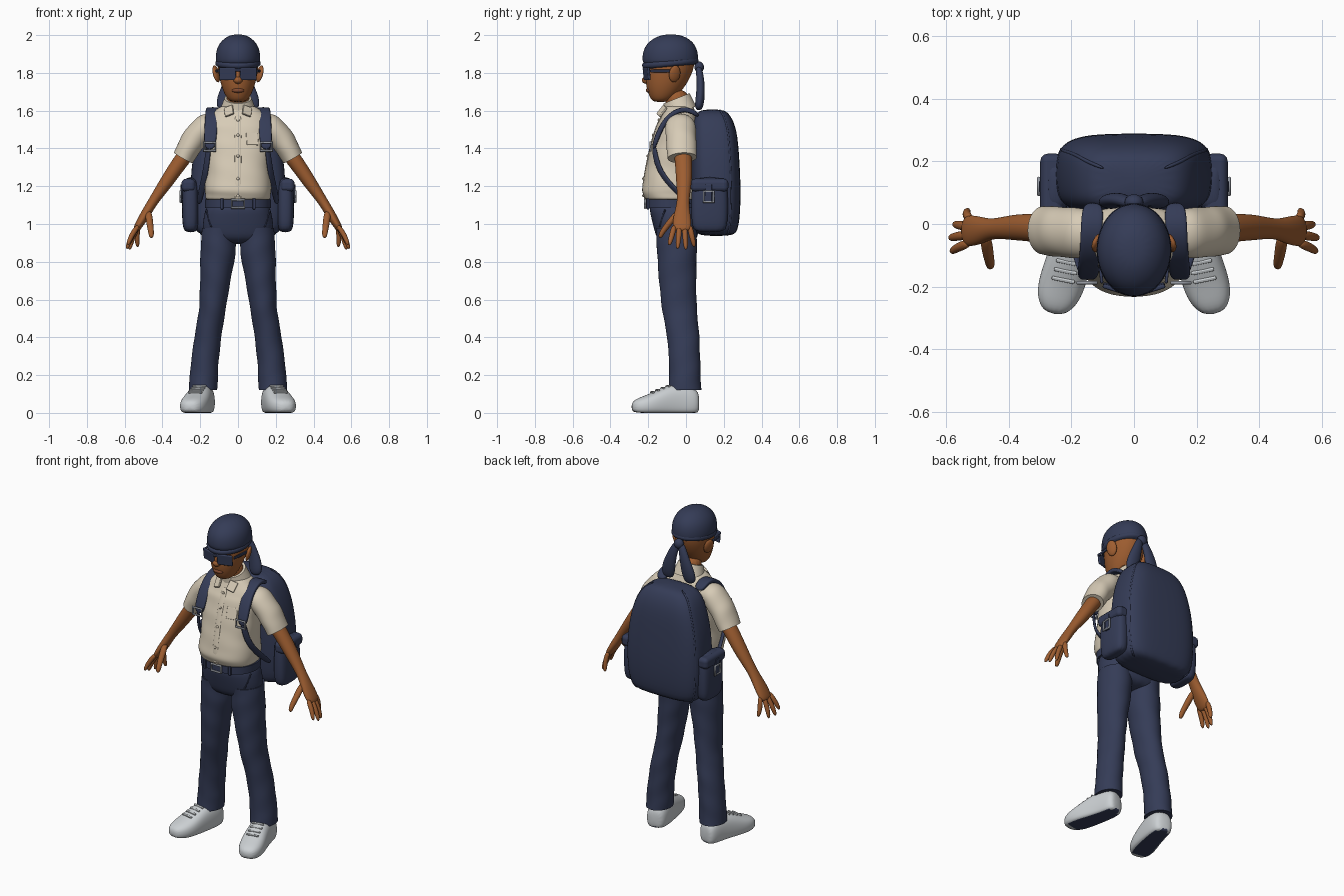
import bpy, bmesh, math
from mathutils import Vector, Matrix, Euler

cube = bpy.data.objects.get("Cube")
if cube:
    bpy.data.objects.remove(cube, do_unlink=True)

X, Y, Z = Vector((1, 0, 0)), Vector((0, 1, 0)), Vector((0, 0, 1))


def material(name, *rgb):
    mat = bpy.data.materials.new(name)
    mat.use_nodes = True
    colour = (*rgb, 1)
    mat.diffuse_color = colour
    shader = next(n for n in mat.node_tree.nodes if n.type == "BSDF_PRINCIPLED")
    shader.inputs["Base Color"].default_value = colour
    shader.inputs["Roughness"].default_value = .8
    return mat


navy = material("navy cloth", .035, .045, .095)
skin = material("brown skin", .34, .11, .03)
lip = material("lip brown", .22, .07, .03)
cream = material("cream shirt", .68, .6, .47)
white = material("shoe white", .6, .63, .65)
metal = material("buckle grey", .3, .32, .36)


def finish(name, bm, mats, mirror, levels=0, bevel=0):
    """Turn a bmesh into a smooth object with its modifiers."""
    bmesh.ops.recalc_face_normals(bm, faces=bm.faces)
    mesh = bpy.data.meshes.new(name)
    for face in bm.faces:
        face.smooth = True
    bm.to_mesh(mesh)
    bm.free()
    for mat in mats:
        mesh.materials.append(mat)
    obj = bpy.data.objects.new(name, mesh)
    bpy.context.collection.objects.link(obj)
    if bevel:
        mod = obj.modifiers.new("Bevel", "BEVEL")
        mod.width, mod.segments, mod.harden_normals = bevel, 3, True
    if levels:
        mod = obj.modifiers.new("Subdivision", "SUBSURF")
        mod.levels = mod.render_levels = levels
    if mirror:
        obj.modifiers.new("Mirror", "MIRROR")
    return obj


def tube(name, rows, mat, ref=X, axis=None, power=2, sides=16, mirror=False,
         levels=2, closed=False, flat=False, folds=0, under=None):
    """Skin superellipse rings; each row is x, y, z, half width along ref, half depth."""
    if folds:
        steps = [(a, b, k / 3) for a, b in zip(rows, rows[1:]) for k in range(3)]
        rows = [[p + (q - p) * f for p, q in zip(a, b)] for a, b, f in steps] + [rows[-1]]
    bm = bmesh.new()
    crease = bm.edges.layers.float.new("crease_edge")
    count, rings = len(rows), []
    for i, (x, y, z, a, b) in enumerate(rows):
        after = rows[(i + 1) % count] if closed else rows[min(i + 1, count - 1)]
        before = rows[i - 1] if closed else rows[max(i - 1, 0)]
        t = Vector(axis or Vector(after[:3]) - Vector(before[:3])).normalized()
        u = (ref - t * ref.dot(t)).normalized()
        v = t.cross(u)
        ring = []
        for s in range(sides):
            angle = math.tau * s / sides
            c, d = (math.copysign(abs(w) ** (2 / power), w)
                    for w in (math.cos(angle), math.sin(angle)))
            swell = (1.025 if levels else 1) * (1 + folds * math.sin(i * 2 + angle * 2))
            p = Vector((x, y, z)) + (u * a * c + v * b * d) * swell
            p.z = max(p.z, 0)
            ring.append(bm.verts.new(p))
        rings.append(ring)
    for i in range(count if closed else count - 1):
        low, high = rings[i], rings[(i + 1) % count]
        for s in range(sides):
            n = (s + 1) % sides
            bm.faces.new((low[s], low[n], high[n], high[s]))
    if not closed:
        for ring in (rings[0], rings[-1]):
            cap = bm.faces.new(ring)
            for edge in cap.edges if flat else ():
                edge[crease], edge.smooth = 1, False
    if under:
        for face in bm.faces:
            face.material_index = int(all(v.co.z < .005 for v in face.verts))
    return finish(name, bm, [mat, under] if under else [mat], mirror, levels)


def body(name, rows, mat, **options):
    """Stack level rings for an upright, centred part."""
    return tube(name, [(0, *row) for row in rows], mat, axis=Z, **options)


def place(loc, size, rot):
    return Matrix.LocRotScale(Vector(loc), Euler(rot), Vector(size))


def block(name, loc, size, mat, rot=(0, 0, 0), bevel=.004, mirror=False):
    bm = bmesh.new()
    bmesh.ops.create_cube(bm, size=1, matrix=place(loc, size, rot))
    return finish(name, bm, [mat], mirror, bevel=bevel)


def ball(name, loc, size, mat, rot=(0, 0, 0), mirror=False):
    bm = bmesh.new()
    bmesh.ops.create_uvsphere(bm, u_segments=20, v_segments=12, radius=1,
                              matrix=place(loc, size, rot))
    return finish(name, bm, [mat], mirror)


def frame(name, loc, w, h, right=X, mirror=False):
    """Rectangular buckle ring."""
    corners = [Vector(loc) + right * w * i + Z * h * j
               for i, j in ((-1, -1), (1, -1), (1, 1), (-1, 1))]
    rows = [(*c, .006, .007) for c in corners]
    return tube(name, rows, metal, ref=right.cross(Z), sides=8, levels=0,
                closed=True, mirror=mirror)


# Head, neck and face
body("head", [(-.135, 1.645, .035, .035), (-.125, 1.665, .06, .065),
              (-.11, 1.72, .085, .1), (-.095, 1.78, .1, .12),
              (-.08, 1.85, .11, .13), (-.08, 1.93, .1, .12)], skin)
body("neck", [(-.03, 1.55, .07, .065), (-.04, 1.62, .06, .06), (-.06, 1.72, .062, .07)], skin)
ball("nose", (0, -.21, 1.762), (.024, .024, .02), skin)
ball("nose_bridge", (0, -.206, 1.79), (.013, .017, .035), skin, (-.2, 0, 0))
ball("mouth", (0, -.196, 1.707), (.033, .017, .013), lip)
ball("ear", (.115, -.06, 1.795), (.014, .032, .046), skin, (0, .25, .4), mirror=True)

# Head wrap with a fold, a knot and two tails
body("head_wrap", [(-.083, 1.83, .112, .14), (-.083, 1.87, .12, .15), (-.083, 1.93, .114, .142),
                   (-.08, 1.975, .085, .108), (-.08, 2.005, .035, .045)], navy)
tube("wrap_fold", [(0, -.08, 1.825, .115, .143), (0, -.083, 1.85, .121, .152),
                   (0, -.086, 1.88, .118, .147)], navy, axis=(0, -.1, 1))
ball("wrap_knot", (0, .07, 1.83), (.03, .025, .03), navy)
tube("wrap_tail", [(.01, .065, 1.84, .02, .018), (.045, .08, 1.75, .03, .02),
                   (.07, .075, 1.66, .045, .025), (.08, .065, 1.6, .035, .02)],
     navy, mirror=True)

# Sunglasses
block("lens", (.055, -.208, 1.795), (.092, .014, .068), navy, (.1, 0, .3), .006, True)
block("glasses_bridge", (0, -.222, 1.815), (.05, .012, .016), navy)
block("glasses_arm", (.109, -.125, 1.81), (.01, .13, .016), navy, (0, 0, -.1), mirror=True)

# Shirt
shirt = [(-.075, 1.12, .165, .135), (-.08, 1.18, .175, .152), (-.07, 1.3, .165, .14),
         (-.06, 1.42, .17, .125), (-.045, 1.52, .175, .11), (-.035, 1.58, .15, .088),
         (-.035, 1.63, .08, .07)]
body("shirt", shirt, cream, power=2.4, sides=24, folds=.012)
tube("sleeve", [(.1, -.03, 1.52, .07, .06), (.17, -.03, 1.52, .08, .068),
                (.24, -.025, 1.44, .08, .066), (.29, -.02, 1.35, .078, .056)],
     cream, ref=Y, mirror=True, flat=True, folds=.02)
tube("collar", [(0, -.03, 1.59, .1, .09), (0, -.04, 1.63, .085, .082),
                (0, -.05, 1.665, .072, .074)], cream, axis=(0, -.4, 1), flat=True)
block("collar_flap", (.048, -.128, 1.598), (.05, .012, .06), cream, (-.6, .35, .3), mirror=True)
front = [(0, y - b, z, .018, .006) for y, z, a, b in shirt[:-1]]
tube("button_strip", front, cream, power=4, sides=8)
for low, high in zip(front, front[1:]):
    spot = (Vector(low[:3]) + Vector(high[:3])) / 2
    ball("shirt_button", spot - Y * .006, (.008, .005, .008), cream)
block("chest_pocket", (.075, -.165, 1.45), (.065, .012, .07), cream, (-.29, 0, .2))

# Arms and hands
tube("arm", [(.23, -.02, 1.43, .05, .045), (.32, -.012, 1.31, .044, .04),
             (.38, -.01, 1.22, .042, .036), (.45, -.015, 1.12, .029, .025),
             (.485, -.02, 1.06, .042, .026), (.525, -.022, .995, .052, .022),
             (.545, -.022, .96, .04, .015)], skin, ref=Y, mirror=True)
tips = [(.585, -.09, .885), (.59, -.045, .865), (.575, 0, .86), (.53, .045, .875)]
for i, tip in enumerate(tips):
    base, tip = Vector((.525, -.06 + i * .026, .995)), Vector(tip)
    bend = base.lerp(tip, .5) + X * .01
    tube("finger", [(*base, .016, .015), (*bend, .015, .014), (*tip, .011, .011)],
         skin, ref=Y, sides=10, mirror=True)
tube("thumb", [(.475, -.035, 1.07, .02, .018), (.468, -.085, 1.01, .019, .017),
               (.46, -.125, .96, .016, .015), (.458, -.14, .925, .012, .011)],
     skin, ref=X, sides=10, mirror=True)

# Trousers and belt
body("trouser_hips", [(-.07, 1.13, .16, .13), (-.06, 1.05, .178, .128),
                      (-.05, .97, .192, .118), (-.045, .89, .16, .1)],
     navy, power=2.3)
tube("trouser_leg", [(.1, -.05, .98, .09, .108), (.105, -.048, .85, .094, .105),
                     (.12, -.045, .7, .08, .098), (.135, -.035, .55, .07, .092),
                     (.16, -.014, .4, .071, .085), (.178, -.006, .25, .073, .082),
                     (.185, -.006, .12, .076, .086)],
     navy, axis=Z, mirror=True, flat=True, folds=.025)
body("belt", [(-.07, 1.085, .174, .143), (-.07, 1.13, .174, .143)], navy,
     power=2.3, flat=True)
frame("belt_buckle", (0, -.217, 1.107), .034, .021)
block("belt_loop", (.085, -.202, 1.107), (.016, .016, .058), navy, (0, 0, .2), mirror=True)
block("hip_pocket_edge", (.155, -.125, 1.03), (.008, .012, .1), navy, (0, .4, .8), mirror=True)

# Shoes with dark undersides and laces
tube("shoe", [(.176, .068, .05, .035, .05), (.178, .045, .055, .06, .08),
              (.188, -.03, .06, .064, .1), (.208, -.11, .055, .07, .088),
              (.23, -.19, .04, .076, .06), (.247, -.25, .035, .064, .045),
              (.257, -.288, .032, .03, .025)],
     white, axis=(.2, -1, 0), power=2.5, mirror=True, under=navy)
for i in range(4):
    block("shoe_lace", (.205 + i * .007, -.095 - i * .028, .142 - i * .011),
          (.075, .012, .01), white, (.4, 0, .2), mirror=True)

# Backpack with piping and side pockets
pack = [(.16, .935, .19, .09), (.16, .97, .235, .118), (.16, 1.15, .25, .13),
        (.155, 1.35, .24, .125), (.15, 1.5, .2, .118), (.14, 1.575, .16, .095),
        (.14, 1.608, .1, .06)]
body("backpack", pack, navy, power=3.5, sides=24)
tube("pack_piping", [(a * .94, y + b * .62, z, .006, .006) for y, z, a, b in pack],
     navy, ref=Y, sides=8, mirror=True)
tube("side_pocket", [(.25, .125, .955, .03, .075), (.252, .125, .99, .045, .097),
                     (.252, .125, 1.19, .045, .097), (.25, .125, 1.25, .03, .08)],
     navy, axis=Z, power=3, mirror=True)
block("pocket_flap", (.262, .125, 1.205), (.075, .2, .07), navy, bevel=.025, mirror=True)
block("pocket_strap", (.298, .12, 1.16), (.012, .035, .1), navy, mirror=True)
frame("pocket_buckle", (.304, .12, 1.145), .026, .028, Y, mirror=True)

# Shoulder straps
tube("shoulder_strap", [(.13, .07, 1.57, .034, .014), (.135, 0, 1.62, .034, .014),
                        (.138, -.09, 1.58, .034, .014), (.145, -.145, 1.49, .034, .014),
                        (.15, -.175, 1.39, .03, .012)],
     navy, power=4, mirror=True)
tube("lower_strap", [(.152, -.172, 1.43, .018, .008), (.168, -.155, 1.3, .018, .008),
                     (.187, -.08, 1.2, .018, .008), (.21, .03, 1.1, .018, .008)],
     navy, ref=X + Y, power=4, sides=8, mirror=True)
frame("strap_buckle", (.15, -.188, 1.41), .03, .022, mirror=True)
